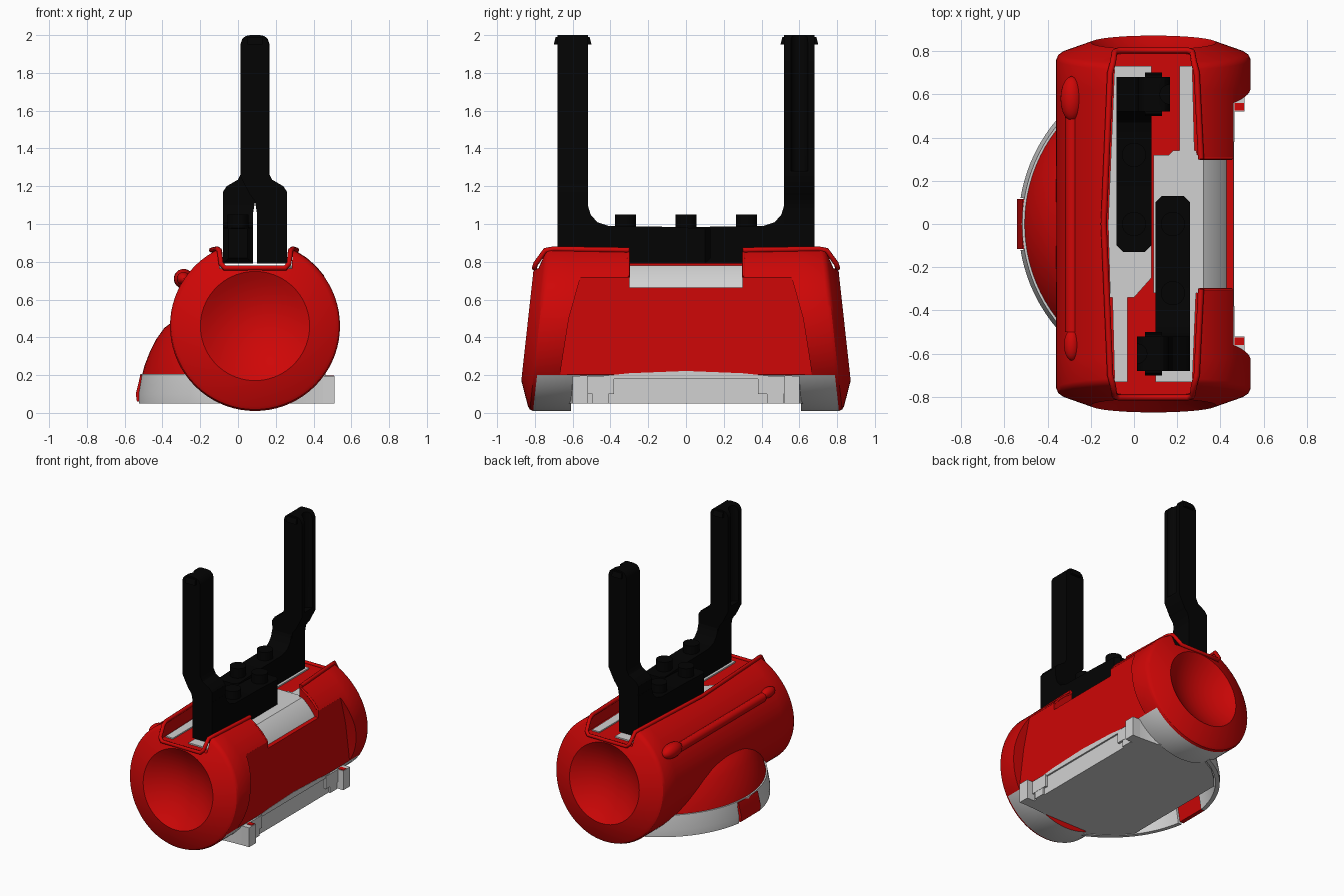
import bpy, bmesh, math
from mathutils import Matrix

cube = bpy.data.objects.get("Cube")
if cube:
    bpy.data.objects.remove(cube, do_unlink=True)

AX, AZ, R = 0.09, 0.46, 0.45   # barrel axis and radius


def material(name, rgb):
    m = bpy.data.materials.new(name)
    m.use_nodes = True
    m.diffuse_color = (*rgb, 1)
    m.node_tree.nodes["Principled BSDF"].inputs["Base Color"].default_value = (*rgb, 1)
    return m


RED = material("red plastic", (0.62, 0.002, 0.002))
GREY = material("light grey plastic", (0.64, 0.64, 0.64))
BLACK = material("black plastic", (0.001, 0.001, 0.001))


def finish(name, bm, mat=None):
    bmesh.ops.recalc_face_normals(bm, faces=bm.faces)
    me = bpy.data.meshes.new(name)
    bm.to_mesh(me)
    bm.free()
    ob = bpy.data.objects.new(name, me)
    bpy.context.collection.objects.link(ob)
    if mat:
        me.materials.append(mat)
    shade(ob)
    return ob


def activate(ob):
    bpy.ops.object.select_all(action='DESELECT')
    ob.select_set(True)
    bpy.context.view_layer.objects.active = ob


def shade(ob):
    activate(ob)
    bpy.ops.object.shade_smooth_by_angle(angle=math.radians(30))


def prism(name, pts, axis, lo, hi, mat=None):
    """Extrude a 2D outline along an axis; the outline uses the other two axes in order."""
    bm = bmesh.new()

    def place(p, d):
        v = list(p)
        v.insert("xyz".index(axis), d)
        return bm.verts.new(v)
    f = bm.faces.new([place(p, lo) for p in pts])
    out = bmesh.ops.extrude_face_region(bm, geom=[f])["geom"]
    move = [0, 0, 0]
    move["xyz".index(axis)] = hi - lo
    bmesh.ops.translate(bm, vec=move, verts=[g for g in out if isinstance(g, bmesh.types.BMVert)])
    return finish(name, bm, mat)


def box(name, x, y, z, mat=None):
    return prism(name, [(x[0], y[0]), (x[1], y[0]), (x[1], y[1]), (x[0], y[1])], "z", *z, mat)


def loft(name, rings, mat, closed=False):
    bm = bmesh.new()
    vs = [[bm.verts.new(p) for p in ring] for ring in rings]
    n = len(rings[0])
    for a, b in zip(vs, vs[1:] + (vs[:1] if closed else [])):
        for i in range(n):
            j = (i + 1) % n
            bm.faces.new((a[i], a[j], b[j], b[i]))
    if not closed:
        bm.faces.new(vs[0])
        bm.faces.new(vs[-1])
    return finish(name, bm, mat)


def cut(ob, *cutters):
    for c in cutters:
        c.hide_render = True
        m = ob.modifiers.new("cut", 'BOOLEAN')
        m.operation, m.solver, m.object = 'DIFFERENCE', 'EXACT', c
        activate(ob)
        bpy.ops.object.modifier_apply(modifier=m.name)
        bpy.data.objects.remove(c, do_unlink=True)


def tube(name, pts, r, mat):
    cu = bpy.data.curves.new(name, 'CURVE')
    cu.dimensions, cu.bevel_depth, cu.bevel_resolution, cu.use_fill_caps = '3D', r, 2, True
    s = cu.splines.new('POLY')
    s.points.add(len(pts) - 1)
    for p, co in zip(s.points, pts):
        p.co = (*co, 1)
    ob = bpy.data.objects.new(name, cu)
    bpy.context.collection.objects.link(ob)
    cu.materials.append(mat)


def circle(r, n=72):
    return [(r * math.cos(2 * math.pi * i / n), r * math.sin(2 * math.pi * i / n)) for i in range(n)]


def lean(y, z):
    """End faces lean inward towards the top."""
    return y - math.copysign(0.11, y) * (z - AZ) if abs(y) > 0.7 else y


# Barrel with shallow dished ends
half = [(0.74 + 0.1 * (t / 8) ** 2, 0.285 * t / 8 + 0.004) for t in range(9)]
half += [(0.836, 0.3), (0.79, 0.425), (0.778, 0.442), (0.76, R), (0.62, R)]
profile = half + [(-y, r) for y, r in reversed(half)]
body = loft("barrel_body", [[(AX + a, lean(y, AZ + b), AZ + b) for a, b in circle(r)]
                            for y, r in profile], RED)
cut(body,
    prism("side_flat", [(-0.68, 0.1), (0.68, 0.1), (0.66, 0.25), (0.62, 0.5), (0.55, 0.75),
                        (-0.55, 0.75), (-0.62, 0.5), (-0.66, 0.25)], "x", 0.46, 0.8),
    prism("top_opening", [(-0.09, -1), (0.28, -1), (0.31, 0), (0.28, 1), (-0.09, 1), (-0.13, 0)],
          "z", 0.765, 1.1),
    box("window", (0.2, 0.8), (-0.3, 0.3), (0.665, 1.1)),
    box("underside", (-0.6, 0.8), (-0.61, 0.61), (-0.1, 0.07)))
body.data.materials.append(GREY)
for f in body.data.polygons:
    c = f.center
    if abs(c.y) < 0.8 and c.z < (0.19 if c.x > AX else 0.15) and abs(f.normal.y) < 0.3:
        f.material_index = 1
shade(body)

# Rim lip around the opening, U shaped over each end
for s in (-1, 1):
    left = [(-0.14, 0, 0.862), (-0.11, s * 0.7, 0.868), (-0.098, s * 0.745, 0.86),
            (-0.09, s * 0.795, 0.79), (-0.07, s * 0.803, 0.767)]
    right = [(0.25, s * 0.803, 0.767), (0.27, s * 0.795, 0.79), (0.278, s * 0.745, 0.86),
             (0.29, s * 0.7, 0.868), (0.31, s * 0.3, 0.862)]
    tube("rim_lip", left + right, 0.014, RED)
    # Window side edges
    tube("window_edge", [(AX + (R - 0.005) * math.sin(t), s * 0.305, AZ + (R - 0.005) * math.cos(t))
                         for t in (0.5, 0.65, 0.8, 0.95)], 0.008, RED)

# Inner drum showing through the window
t0, t1 = math.asin(0.32 / 0.395), math.asin(0.19 / 0.395)
arc = [(AX + 0.395 * math.cos(t0 + (t1 - t0) * i / 12),
        AZ + 0.395 * math.sin(t0 + (t1 - t0) * i / 12)) for i in range(13)]
prism("inner_drum", [(AX, 0.65), (AX, 0.78)] + arc, "y", -0.32, 0.32, GREY)

# Deck plates inside the opening, one per arm, with turned symmetry
for s in (-1, 1):
    deck = [(-0.2, 0.34), (-0.09, 0.34), (-0.01, 0.25), (-0.01, -0.73), (-0.18, -0.73), (-0.21, 0)]
    prism("deck_plate", [(AX + s * a, -s * b) for a, b in deck], "z", 0.755, 0.775, GREY)
    strip = [(AX + s * a, -s * b) for a, b in
             [(-0.18, 0.73), (-0.12, 0.73), (-0.12, 0.33), (-0.19, 0.33)]]
    prism("deck_strip", strip, "z", 0.755, 0.774, GREY)

# Hinge rail on the upper back of the barrel
tube("hinge_rail", [(-0.285, -0.5, 0.697), (-0.285, 0.5, 0.697)], 0.034, RED)
for y, r in ((0.58, 0.052), (-0.56, 0.036)):
    bm = bmesh.new()
    bmesh.ops.create_uvsphere(bm, u_segments=20, v_segments=12, radius=r)
    bmesh.ops.scale(bm, vec=(1, 2, 1), verts=bm.verts)
    bmesh.ops.translate(bm, vec=(-0.288, y, 0.71), verts=bm.verts)
    finish("hinge_knob", bm, RED)

# Rounded side bulge with a grey underside
CX = 0.21


def disc(r, z):
    return [(CX + a, b, z) for a, b in circle(r, 96)]


bulge = loft("side_bulge", [disc(r, z) for r, z in
             [(0.72, 0.19), (0.705, 0.25), (0.678, 0.32), (0.643, 0.39), (0.6, 0.45), (0.52, 0.51)]], RED)
cut(bulge, box("bulge_trim", (0.02, 2), (-1, 1), (-1, 1)))
bulge.data.materials.append(GREY)
for f in bulge.data.polygons:
    f.material_index = int(f.normal.z < -0.9)
shade(bulge)

# Hollow skirt under the bulge, with a red latch in the middle
skirt = loft("skirt", [disc(r, z) for r, z in
             [(0.745, 0.05), (0.745, 0.1), (0.727, 0.205), (0.69, 0.205), (0.715, 0.05)]], GREY, closed=True)
cut(skirt, box("skirt_trim", (-0.1, 2), (-1, 1), (-1, 1)),
    box("latch_gap", (-0.8, -0.3), (-0.12, 0.12), (-1, 0.18)))
shade(skirt)
prism("latch", [(-0.535, 0.06), (-0.541, 0.1), (-0.517, 0.2), (-0.48, 0.2), (-0.505, 0.06)],
      "y", -0.115, 0.115, RED)

# Base block, round towards the bulge
side = [(0.45, 0.6), (0.3, 0.61), (0.12, 0.69), (-0.05, 0.66), (-0.2, 0.58), (-0.3, 0.49), (-0.36, 0.42)]
prism("base_block", side + [(x, -y) for x, y in reversed(side)], "z", 0.05, 0.185, GREY)
prism("base_arch", [(-0.6, 0.18), (0.6, 0.18), (0.3, 0.21), (0, 0.222), (-0.3, 0.21)],
      "x", 0.4, 0.462, GREY)
for s in (-1, 1):
    a, b = sorted((s * 0.38, s * 0.545))
    box("foot", (0.4, 0.466), (a, b), (0.1, 0.195), GREY)
    box("foot_pin", (0.4, 0.464), (a + 0.05, b - 0.03), (0.05, 0.1), GREY)
    a, b = sorted((s * 0.52, s * 0.6))
    box("foot_rib", (0.4, 0.512), (a, b), (0.05, 0.195), GREY)
    a, b = sorted((s * 0.525, s * 0.56))
    box("foot_mark", (0.464, 0.508), (a, b), (0.193, 0.199), RED)

# Two turned L-shaped handles
for s in (-1, 1):
    def turn(ob):
        if s < 0:
            ob.data.transform(Matrix.Translation((AX, 0, 0)) @ Matrix.Rotation(math.pi, 4, 'Z')
                              @ Matrix.Translation((-AX, 0, 0)))

    post = [(-0.075, 0.79), (-0.08, 1.17), (-0.06, 1.2), (0, 1.235), (0.018, 1.27), (0.018, 1.955),
            (0.028, 1.98), (0.045, 1.995), (0.07, 2), (0.115, 2), (0.14, 1.995), (0.157, 1.98),
            (0.166, 1.955), (0.166, 1.25), (0.12, 1.16), (0.09, 1.12), (0.08, 1.06), (0.08, 0.79)]
    upright = prism("handle_upright", post, "y", 0.52, 0.68, BLACK)
    groove = prism("groove", [(0.165 + a, 0.6 + b) for a, b in circle(0.045, 20)], "z", 1.28, 2.1)
    cut(upright, groove)
    shade(upright)
    turn(upright)
    outline = [(-0.13, 0.82), (-0.1, 0.79), (0.68, 0.79), (0.68, 1.1), (0.52, 1.1), (0.505, 1.05),
               (0.47, 1.01), (0.41, 0.99), (0.1, 0.985), (-0.13, 0.975)]
    arm = prism("handle_arm", outline, "x", -0.08, 0.08, BLACK)
    # Chamfered free end
    cut(arm, *[prism("end_chamfer", [(e * 0.04, -0.14), (e * 0.09, -0.14), (e * 0.09, -0.09)],
                     "z", 0.7, 1.1) for e in (-1, 1)])
    shade(arm)
    turn(arm)
    for y in (0, 0.32):
        bm = bmesh.new()
        bmesh.ops.create_cone(bm, cap_ends=True, segments=24, radius1=0.056, radius2=0.056, depth=0.1,
                              matrix=Matrix.Translation((0, y, 1.0)))
        turn(finish("arm_knob", bm, BLACK))
    # Flared cap flanges
    for e in (0.52, 0.68):
        d = math.copysign(0.02, e - 0.6)
        flange = [(e, 1.95), (e + d, 1.95), (e + d * 0.5, 1.99), (e, 1.99)]
        turn(prism("cap_flange", flange, "x", 0.05, 0.13, BLACK))
